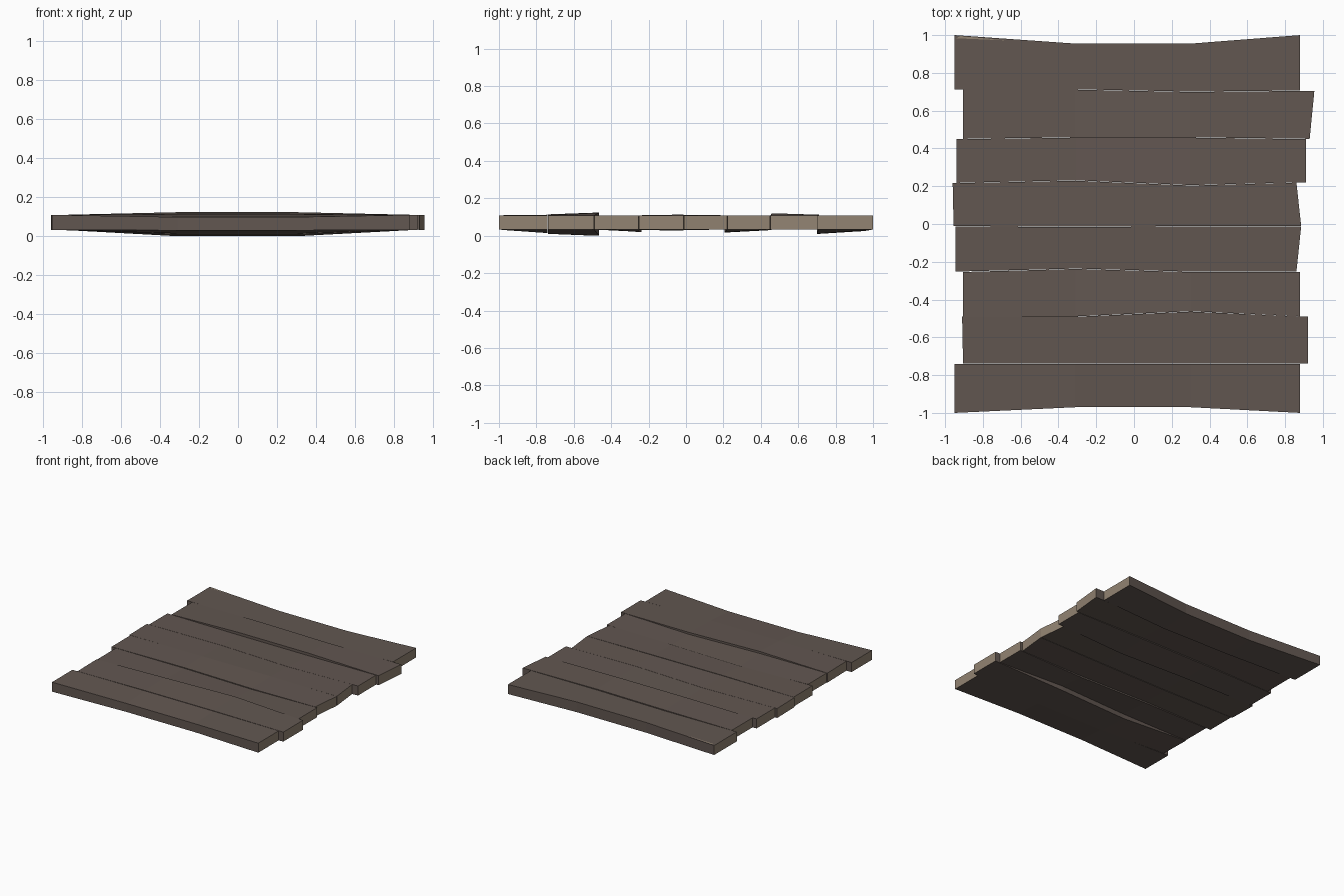
import bpy, bmesh

if "Cube" in bpy.data.objects:
    bpy.data.objects.remove(bpy.data.objects["Cube"])


def material(name, rgb):
    m = bpy.data.materials.new(name)
    m.diffuse_color = (*rgb, 1)
    m.use_nodes = True
    m.node_tree.nodes["Principled BSDF"].inputs["Base Color"].default_value = m.diffuse_color
    return m


BROWN = material("weathered brown", (0.122, 0.095, 0.082))
TAN = material("cut end tan", (0.29, 0.23, 0.17))

# Seams between planks, front to back: y at the four stations along x
SEAMS = [
    (-1.0, -0.97, -0.97, -1.0),
    (-0.74, -0.74, -0.74, -0.74),
    (-0.49, -0.49, -0.463, -0.49),
    (-0.253, -0.237, -0.253, -0.253),
    (-0.012, -0.015, -0.012, -0.012),
    (0.217, 0.23, 0.205, 0.22),
    (0.45, 0.458, 0.458, 0.45),
    (0.712, 0.712, 0.70, 0.706),
    (1.0, 0.955, 0.955, 1.0),
]

# Planks: left x (front, back), right x (front, back),
# mid top z (front, back), mid bottom z (front, back)
PLANKS = [
    (-0.95, -0.95, 0.88, 0.88, 0.098, 0.112, 0.03, 0.014),
    (-0.905, -0.91, 0.92, 0.92, 0.114, 0.123, 0.010, 0.0),
    (-0.905, -0.905, 0.88, 0.88, 0.108, 0.100, 0.036, 0.020),
    (-0.945, -0.945, 0.86, 0.885, 0.105, 0.113, 0.030, 0.028),
    (-0.955, -0.96, 0.885, 0.86, 0.111, 0.106, 0.030, 0.034),
    (-0.94, -0.94, 0.91, 0.91, 0.106, 0.100, 0.018, 0.030),
    (-0.905, -0.905, 0.93, 0.955, 0.120, 0.112, 0.036, 0.034),
    (-0.95, -0.95, 0.88, 0.88, 0.106, 0.107, 0.010, 0.025),
]
END_TOP, END_BOTTOM = 0.109, 0.033


def plank(name, front, back, spec):
    """Warped board: four rectangular sections joined along x."""
    xl0, xl1, xr0, xr1, t0, t1, b0, b1 = spec
    bm = bmesh.new()
    rings = []
    for i, (xf, xb) in enumerate([(xl0, xl1), (-0.31, -0.31), (0.30, 0.30), (xr0, xr1)]):
        end = i in (0, 3)
        zt = (END_TOP, END_TOP) if end else (t0, t1)
        zb = (END_BOTTOM, END_BOTTOM) if end else (b0, b1)
        g = 0.001  # hairline gap at each seam
        rings.append([bm.verts.new(p) for p in (
            (xf, front[i] + g * (front is not SEAMS[0]), zb[0]),
            (xb, back[i] - g * (back is not SEAMS[-1]), zb[1]),
            (xb, back[i] - g * (back is not SEAMS[-1]), zt[1]),
            (xf, front[i] + g * (front is not SEAMS[0]), zt[0]))])
    for a, b in zip(rings, rings[1:]):
        for k in range(4):
            n = (k + 1) % 4
            bm.faces.new((a[k], a[n], b[n], b[k]))
    # Sawn ends are tan
    for ring in (rings[0], rings[-1]):
        bm.faces.new(ring).material_index = 1
    bmesh.ops.recalc_face_normals(bm, faces=bm.faces)
    me = bpy.data.meshes.new(name)
    bm.to_mesh(me)
    bm.free()
    me.materials.append(BROWN)
    me.materials.append(TAN)
    bpy.context.collection.objects.link(bpy.data.objects.new(name, me))


for i, spec in enumerate(PLANKS):
    plank(f"plank_{i + 1}", SEAMS[i], SEAMS[i + 1], spec)

# Pale chipped sliver on the back left corner
me = bpy.data.meshes.new("corner_chip")
me.from_pydata([(-0.94, 0.983, 0.1105), (-0.68, 0.972, 0.1105), (-0.92, 0.995, 0.1105)],
               [], [(0, 1, 2)])
me.materials.append(TAN)
bpy.context.collection.objects.link(bpy.data.objects.new("corner_chip", me))
